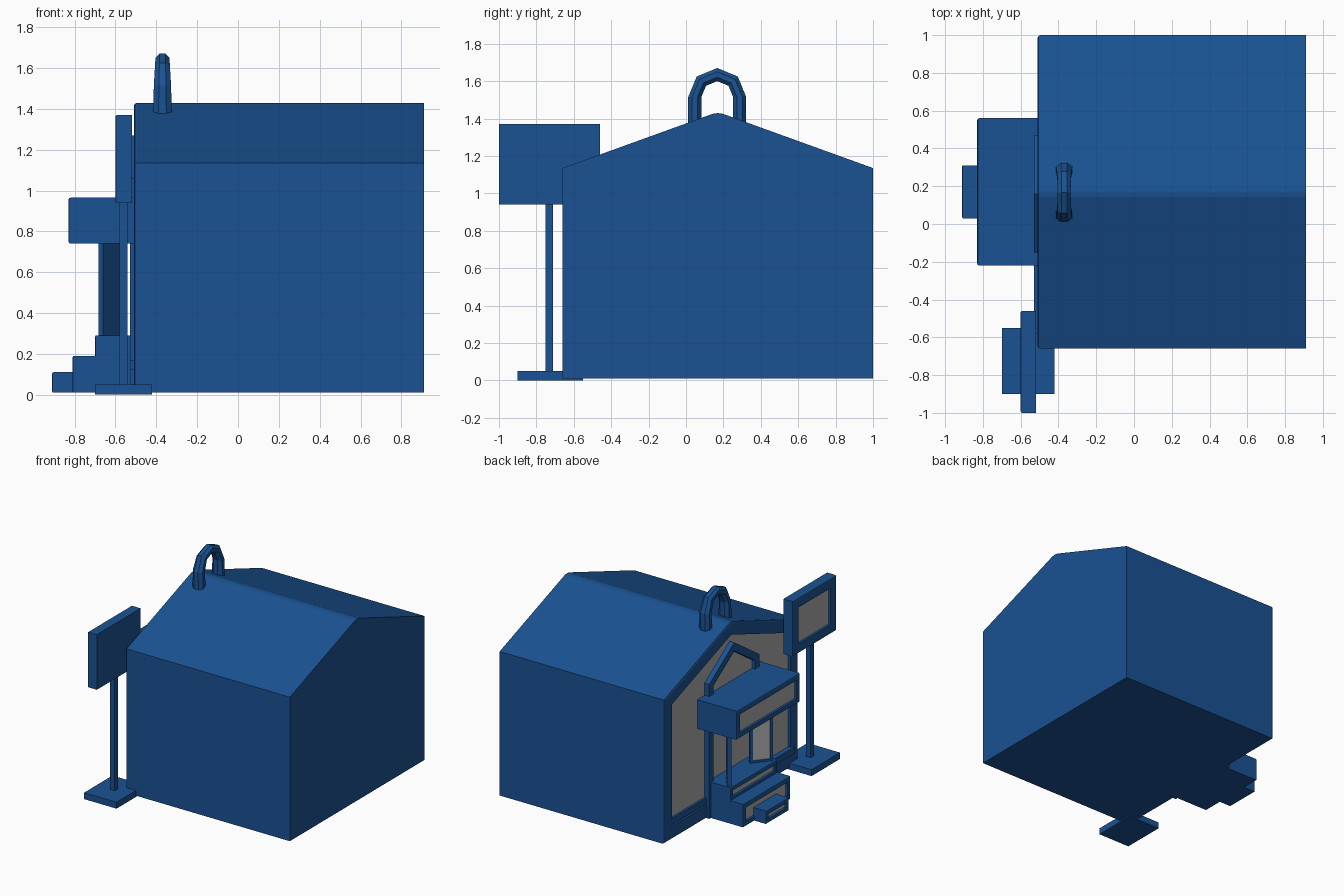
import bpy, bmesh, math
from mathutils import Vector

if "Cube" in bpy.data.objects:
    bpy.data.objects.remove(bpy.data.objects["Cube"])


def material(name, color):
    m = bpy.data.materials.new(name)
    m.diffuse_color = (*color, 1)
    m.use_nodes = True
    m.node_tree.nodes["Principled BSDF"].inputs["Base Color"].default_value = m.diffuse_color
    return m


BLUE = material("blue", (0.01, 0.085, 0.29))
GREY = material("grey", (0.4, 0.4, 0.4))


def finish(name, bm):
    bmesh.ops.recalc_face_normals(bm, faces=bm.faces[:])
    me = bpy.data.meshes.new(name)
    bm.to_mesh(me)
    bm.free()
    me.materials.append(BLUE)
    me.materials.append(GREY)
    ob = bpy.data.objects.new(name, me)
    bpy.context.collection.objects.link(ob)
    return ob


def prism(name, profile, x0, x1, border=0, depth=0.015, bevel=0, ridge=0):
    """Extrude a (y, z) profile along x; optionally recess a grey panel in the x0 face."""
    bm = bmesh.new()
    face = bm.faces.new([bm.verts.new((x0, y, z)) for y, z in profile])
    ext = bmesh.ops.extrude_face_region(bm, geom=[face], use_keep_orig=True)
    moved = [g for g in ext["geom"] if isinstance(g, bmesh.types.BMVert)]
    bmesh.ops.translate(bm, verts=moved, vec=(x1 - x0, 0, 0))
    bmesh.ops.recalc_face_normals(bm, faces=bm.faces[:])
    if ridge:
        top = max(z for _, z in profile)
        edges = [e for e in bm.edges if all(v.co.z > top - 1e-4 for v in e.verts)]
        bmesh.ops.bevel(bm, geom=edges, offset=ridge, segments=2, profile=0.5, affect='EDGES')
    if bevel:
        edges = [e for e in bm.edges if all(abs(v.co.x - x0) < 1e-5 for v in e.verts)]
        bmesh.ops.bevel(bm, geom=edges, offset=bevel, segments=2, profile=0.5, affect='EDGES')
    if border:
        bm.normal_update()
        front = max((f for f in bm.faces if f.normal.x < -0.99), key=lambda f: f.calc_area())
        bmesh.ops.inset_region(bm, faces=[front], thickness=border, use_even_offset=True)
        wall = bmesh.ops.inset_region(bm, faces=[front], thickness=0.002, use_even_offset=True)
        bmesh.ops.translate(bm, verts=front.verts[:], vec=(depth, 0, 0))
        front.material_index = 1
    return finish(name, bm)


def box(name, x0, x1, y0, y1, z0, z1, **kw):
    return prism(name, [(y0, z0), (y1, z0), (y1, z1), (y0, z1)], x0, x1, **kw)


def gable(y0, y1, z0, eave, top):
    return [(y0, z0), (y1, z0), (y1, eave), ((y0 + y1) / 2, top), (y0, eave)]


# Building with recessed facade
prism("building", gable(-0.66, 1.0, 0.01, 1.135, 1.435), -0.51, 0.91,
      border=0.085, depth=0.02, bevel=0.015, ridge=0.03)
prism("entrance_frame", gable(-0.15, 0.47, 0.01, 1.06, 1.27), -0.53, -0.485,
      border=0.055, depth=0.025)
box("left_sill", -0.507, -0.48, 0.47, 0.92, 0.12, 0.17)
box("right_sill", -0.53, -0.48, -0.58, -0.15, 0.12, 0.17)

# Steps
box("lower_step", -0.91, -0.80, 0.03, 0.31, 0.01, 0.11, border=0.025, bevel=0.006)
box("middle_step", -0.81, -0.50, -0.13, 0.45, 0.01, 0.19, border=0.03, bevel=0.006)
box("upper_step", -0.70, -0.50, -0.13, 0.45, 0.18, 0.29, border=0.025, bevel=0.006)

# Splayed pair of doors
for side, name in ((1, "right_door"), (-1, "left_door")):
    door = box(name, -0.015, 0.015, -0.085, 0.085, 0.285, 0.75, border=0.02, depth=0.006)
    door.location = (-0.62, 0.16 - side * 0.2, 0)
    door.rotation_euler.z = -side * math.radians(38)

# Sign box over the door
box("door_sign", -0.83, -0.485, -0.22, 0.56, 0.74, 0.965, border=0.03, bevel=0.01)

# Free-standing sign
box("sign_board", -0.60, -0.52, -1.0, -0.46, 0.94, 1.37, border=0.065, bevel=0.008)
box("sign_post", -0.58, -0.54, -0.75, -0.71, 0.04, 0.95)
box("sign_base", -0.70, -0.42, -0.90, -0.55, 0.0, 0.05)

# Low-poly carrying loop: octagonal rings swept over an arch
bm = bmesh.new()
path = [(0.12, 1.37, 0, 0.047)]
path += [(0.12 * math.cos(a), 1.515 + 0.12 * math.sin(a), a, 0.043 - 0.008 * math.sin(a))
         for a in (i * math.pi / 4 for i in range(5))]
path += [(-0.12, 1.37, math.pi, 0.047)]
rings = []
for y, z, a, half in path:
    ring = []
    for k in range(8):
        t = (k + 0.5) * math.pi / 4
        r = 0.038 * math.cos(t)
        ring.append(bm.verts.new((-0.37 + half * 1.06 * math.sin(t),
                                  0.167 + y + r * math.cos(a), z + r * math.sin(a))))
    rings.append(ring)
for r0, r1 in zip(rings, rings[1:]):
    for k in range(8):
        bm.faces.new((r0[k], r0[(k + 1) % 8], r1[(k + 1) % 8], r1[k]))
bm.faces.new(rings[0])
bm.faces.new(rings[-1])
finish("top_loop", bm)
